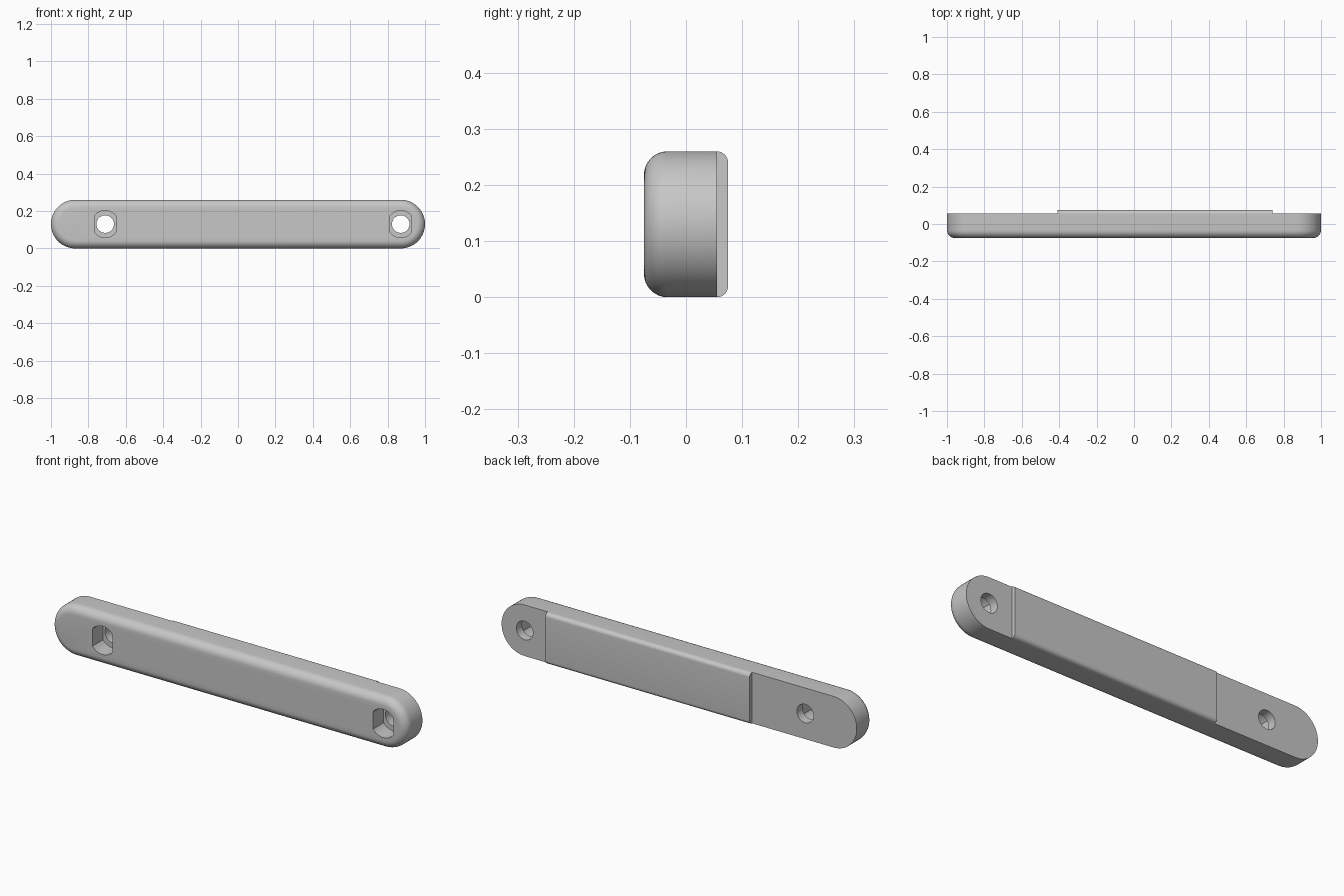
import bpy, bmesh, math

if "Cube" in bpy.data.objects:
    bpy.data.objects.remove(bpy.data.objects["Cube"], do_unlink=True)

HEIGHT = 0.26
MID_Z = HEIGHT / 2
FRONT, BACK, PAD_BACK = -0.075, 0.055, 0.075
FILLET = 0.042
PAD_FILLET = 0.02

grey = bpy.data.materials.new("light_grey")
grey.use_nodes = True
colour = (0.57, 0.57, 0.57, 1)
grey.diffuse_color = colour
grey.node_tree.nodes["Principled BSDF"].inputs["Base Color"].default_value = colour


def loft(name, rings):
    """Join closed rings of points with side faces and cap both ends."""
    bm = bmesh.new()
    loops = [[bm.verts.new(p) for p in ring] for ring in rings]
    n = len(loops[0])
    for a, b in zip(loops, loops[1:]):
        for i in range(n):
            j = (i + 1) % n
            bm.faces.new((a[i], a[j], b[j], b[i]))
    bm.faces.new(loops[0])
    bm.faces.new(loops[-1])
    bmesh.ops.recalc_face_normals(bm, faces=bm.faces)
    mesh = bpy.data.meshes.new(name)
    bm.to_mesh(mesh)
    bm.free()
    mesh.materials.append(grey)
    obj = bpy.data.objects.new(name, mesh)
    bpy.context.collection.objects.link(obj)
    return obj


def activate(obj):
    bpy.ops.object.select_all(action="DESELECT")
    obj.select_set(True)
    bpy.context.view_layer.objects.active = obj


def smooth(obj):
    activate(obj)
    bpy.ops.object.shade_smooth_by_angle(angle=math.radians(30))


def stadium(y, inset, steps=32):
    """Slot outline with round ends, shrunk by inset."""
    r = MID_Z - inset
    ring = []
    for side, start in ((1, -math.pi / 2), (-1, math.pi / 2)):
        for i in range(steps + 1):
            a = start + math.pi * i / steps
            ring.append((side * (1 - MID_Z) + r * math.cos(a), y, MID_Z + r * math.sin(a)))
    return ring


def flatted_circle(x, y, radius, half_width, steps=48):
    """Circle whose left and right sides are cut flat."""
    edge = math.acos(half_width / radius) if half_width < radius else 0
    if not edge:
        angles = [2 * math.pi * i / steps for i in range(steps)]
    else:
        span = math.pi - 2 * edge
        half = steps // 2
        angles = [base + edge + span * i / half
                  for base in (0, math.pi) for i in range(half + 1)]
    return [(x + radius * math.cos(a), y, MID_Z + radius * math.sin(a)) for a in angles]


# Handle bar with a rounded front rim
rings = []
for i in range(9):
    a = math.pi / 2 * i / 8
    rings.append(stadium(FRONT + FILLET * (1 - math.cos(a - math.pi / 2 + math.pi / 2)),
                         FILLET * (1 - math.sin(a))))
rings.append(stadium(BACK, 0))
bar = loft("bar", rings)

# Screw holes with flat-sided pockets open to the front
for x in (-0.71, 0.87):
    pocket = [flatted_circle(x, y, 0.072, 0.057) for y in (FRONT - 0.1, 0.01)]
    hole = [flatted_circle(x, y, 0.047, 1) for y in (-0.03, BACK + 0.1)]
    for name, cut_rings in (("pocket_cutter", pocket), ("hole_cutter", hole)):
        cutter = loft(name, cut_rings)
        cutter.hide_render = True
        activate(bar)
        mod = bar.modifiers.new(name, "BOOLEAN")
        mod.operation = "DIFFERENCE"
        mod.solver = "EXACT"
        mod.object = cutter
        bpy.ops.object.modifier_apply(modifier=mod.name)
        bpy.data.objects.remove(cutter, do_unlink=True)
smooth(bar)


# Raised back pad with rounded long edges and square ends
def pad_section(x):
    r = PAD_FILLET
    arc = [math.pi / 2 * i / 8 for i in range(9)]
    low = [(x, PAD_BACK - r + r * math.sin(a), r - r * math.cos(a)) for a in arc]
    high = [(x, y, HEIGHT - z) for _, y, z in reversed(low)]
    return low + high


pad = loft("back_pad", [pad_section(-0.41), pad_section(0.74)])
smooth(pad)
